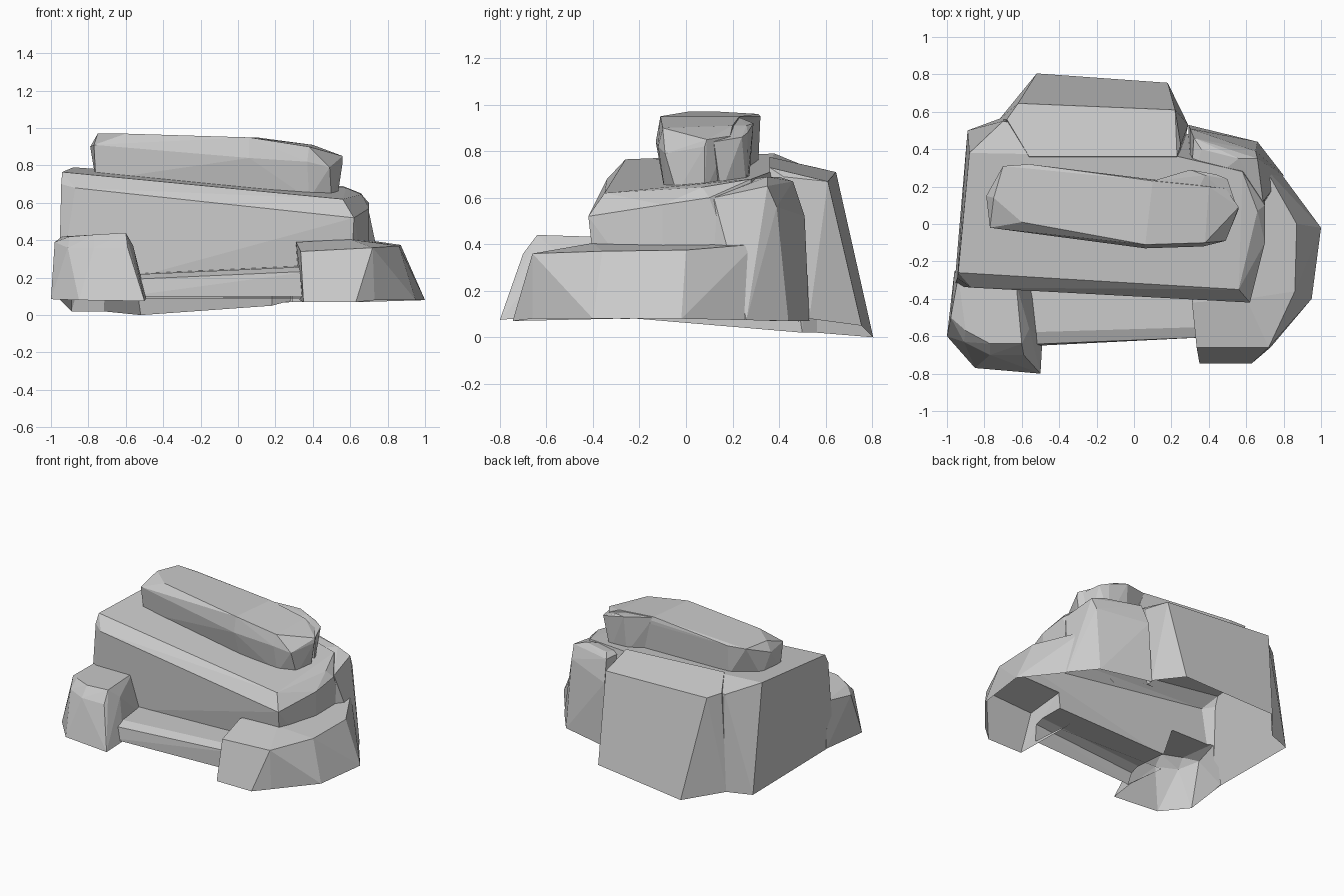
import bpy, bmesh


def rock(name, points):
    """Faceted boulder: convex hull of a few corner points."""
    bm = bmesh.new()
    for p in points:
        bm.verts.new(p)
    bmesh.ops.convex_hull(bm, input=bm.verts)
    loose = [v for v in bm.verts if not v.link_faces]
    bmesh.ops.delete(bm, geom=loose, context='VERTS')
    bmesh.ops.recalc_face_normals(bm, faces=bm.faces)
    me = bpy.data.meshes.new(name)
    bm.to_mesh(me)
    bm.free()
    ob = bpy.data.objects.new(name, me)
    bpy.context.collection.objects.link(ob)
    return ob


def merge(target, parts):
    """Boolean-union the parts into the target."""
    bpy.context.view_layer.objects.active = target
    for part in parts:
        m = target.modifiers.new("merge", 'BOOLEAN')
        m.operation = 'UNION'
        m.solver = 'EXACT'
        m.object = part
        bpy.ops.object.modifier_apply(modifier=m.name)
        bpy.data.objects.remove(part, do_unlink=True)


def open_bottom(ob, limit):
    """Remove the downward faces that lie wholly below the limit."""
    bm = bmesh.new()
    bm.from_mesh(ob.data)
    low = [f for f in bm.faces if f.normal.z < -0.8
           and max(v.co.z for v in f.verts) < limit]
    bmesh.ops.delete(bm, geom=low, context='FACES')
    bmesh.ops.dissolve_limit(bm, angle_limit=0.06, verts=bm.verts, edges=bm.edges)
    bm.to_mesh(ob.data)
    bm.free()


# main boulder with its sloping top and steep front wall
main = rock("main_boulder", [
    (-0.96, -0.33, 0.09), (-0.89, 0.50, 0.02), (-0.70, 0.57, 0.02),
    (0.30, 0.48, 0.07), (0.70, 0.30, 0.08), (0.70, -0.10, 0.08), (0.60, -0.37, 0.09),
    (-0.945, -0.29, 0.70), (-0.87, -0.34, 0.68), (0.62, -0.42, 0.52),
    (0.70, -0.10, 0.57), (0.70, 0.10, 0.60), (0.60, -0.38, 0.40),
    (-0.94, -0.26, 0.765), (0.56, -0.35, 0.62), (0.63, -0.20, 0.60), (0.66, 0.07, 0.645),
    (0.58, 0.28, 0.68), (-0.88, 0.38, 0.79), (-0.70, 0.55, 0.72), (0.24, 0.36, 0.71)])

# thick block at the back
back = rock("back_block", [
    (-0.72, 0.56, 0.02), (-0.52, 0.805, 0.0), (0.18, 0.755, 0.05), (0.29, 0.53, 0.08),
    (-0.70, 0.30, 0.05), (0.24, 0.30, 0.07), (-0.62, 0.645, 0.71), (0.22, 0.61, 0.67),
    (-0.68, 0.56, 0.73), (0.25, 0.42, 0.69), (-0.56, 0.36, 0.775), (0.23, 0.36, 0.73)])

# shoulder at the back right, with a wedge running down to the terrace
shoulder = rock("right_shoulder", [
    (0.29, 0.53, 0.07), (0.66, 0.44, 0.07), (0.80, 0.26, 0.075), (0.70, 0.10, 0.08),
    (0.30, 0.10, 0.08), (0.30, 0.51, 0.52), (0.65, 0.39, 0.56), (0.66, 0.35, 0.65),
    (0.32, 0.46, 0.67), (0.36, 0.40, 0.69), (0.56, 0.35, 0.69), (0.69, 0.12, 0.60),
    (0.30, 0.15, 0.66)])

# terrace wrapping the right side
terrace = rock("right_terrace", [
    (0.35, -0.745, 0.07), (0.63, -0.745, 0.07), (0.73, -0.66, 0.08), (0.95, -0.40, 0.08),
    (1.0, -0.02, 0.08), (0.66, 0.44, 0.07), (0.33, -0.30, 0.08), (0.45, 0.35, 0.07),
    (0.335, -0.66, 0.34), (0.72, -0.66, 0.36), (0.86, -0.36, 0.37), (0.87, 0.0, 0.375),
    (0.70, 0.30, 0.40), (0.31, -0.42, 0.39), (0.60, -0.40, 0.405), (0.50, 0.25, 0.41)])

# small boulder at the front left
corner = rock("front_left_boulder", [
    (-1.0, -0.60, 0.085), (-0.85, -0.77, 0.08), (-0.50, -0.80, 0.075),
    (-0.49, -0.62, 0.09), (-0.53, -0.25, 0.09), (-0.96, -0.25, 0.09),
    (-0.98, -0.50, 0.39), (-0.91, -0.63, 0.36), (-0.77, -0.70, 0.36), (-0.59, -0.70, 0.36),
    (-0.90, -0.57, 0.42), (-0.77, -0.64, 0.43), (-0.60, -0.64, 0.44),
    (-0.56, -0.56, 0.37), (-0.63, -0.32, 0.43), (-0.94, -0.28, 0.42)])

# low step across the front
step = rock("front_step", [
    (-0.60, -0.655, 0.10), (0.40, -0.605, 0.10), (-0.60, -0.25, 0.09), (0.40, -0.25, 0.09),
    (-0.60, -0.645, 0.19), (0.40, -0.605, 0.235), (-0.60, -0.58, 0.215),
    (0.40, -0.55, 0.26), (-0.60, -0.25, 0.22), (0.40, -0.25, 0.27)])

# merge the base rocks into one shell, open underneath
merge(main, (back, shoulder, terrace, corner, step))
main.name = "rock_base"
open_bottom(main, 0.15)

# long slab on top, leaning out above its foot
slab = rock("top_slab", [
    (-0.76, 0.0, 0.72), (-0.60, 0.0, 0.71), (0.08, -0.09, 0.65), (0.38, -0.09, 0.62),
    (0.50, -0.04, 0.62), (0.53, 0.08, 0.62), (0.43, 0.19, 0.63), (0.10, 0.23, 0.68),
    (-0.56, 0.31, 0.73), (-0.75, 0.20, 0.73),
    (-0.77, -0.02, 0.91), (0.06, -0.13, 0.84), (0.37, -0.12, 0.82), (0.49, -0.09, 0.79),
    (0.56, 0.08, 0.82), (0.56, 0.09, 0.85), (0.49, 0.19, 0.865),
    (-0.60, 0.01, 0.97), (0.06, -0.11, 0.95), (0.38, -0.10, 0.90), (0.40, 0.20, 0.91),
    (0.10, 0.23, 0.95), (-0.56, 0.32, 0.95), (-0.70, 0.31, 0.96), (-0.75, 0.14, 0.97),
    (-0.79, 0.15, 0.90)])

# knob on the slab's rear right corner
knob = rock("slab_knob", [
    (0.15, 0.20, 0.66), (0.29, 0.27, 0.65), (0.43, 0.26, 0.63), (0.51, 0.15, 0.62),
    (0.30, 0.10, 0.62), (0.10, 0.23, 0.945), (0.30, 0.29, 0.92), (0.38, 0.26, 0.91),
    (0.44, 0.265, 0.88), (0.50, 0.24, 0.86), (0.54, 0.12, 0.84), (0.30, 0.10, 0.91)])
merge(slab, (knob,))
open_bottom(slab, 0.76)
